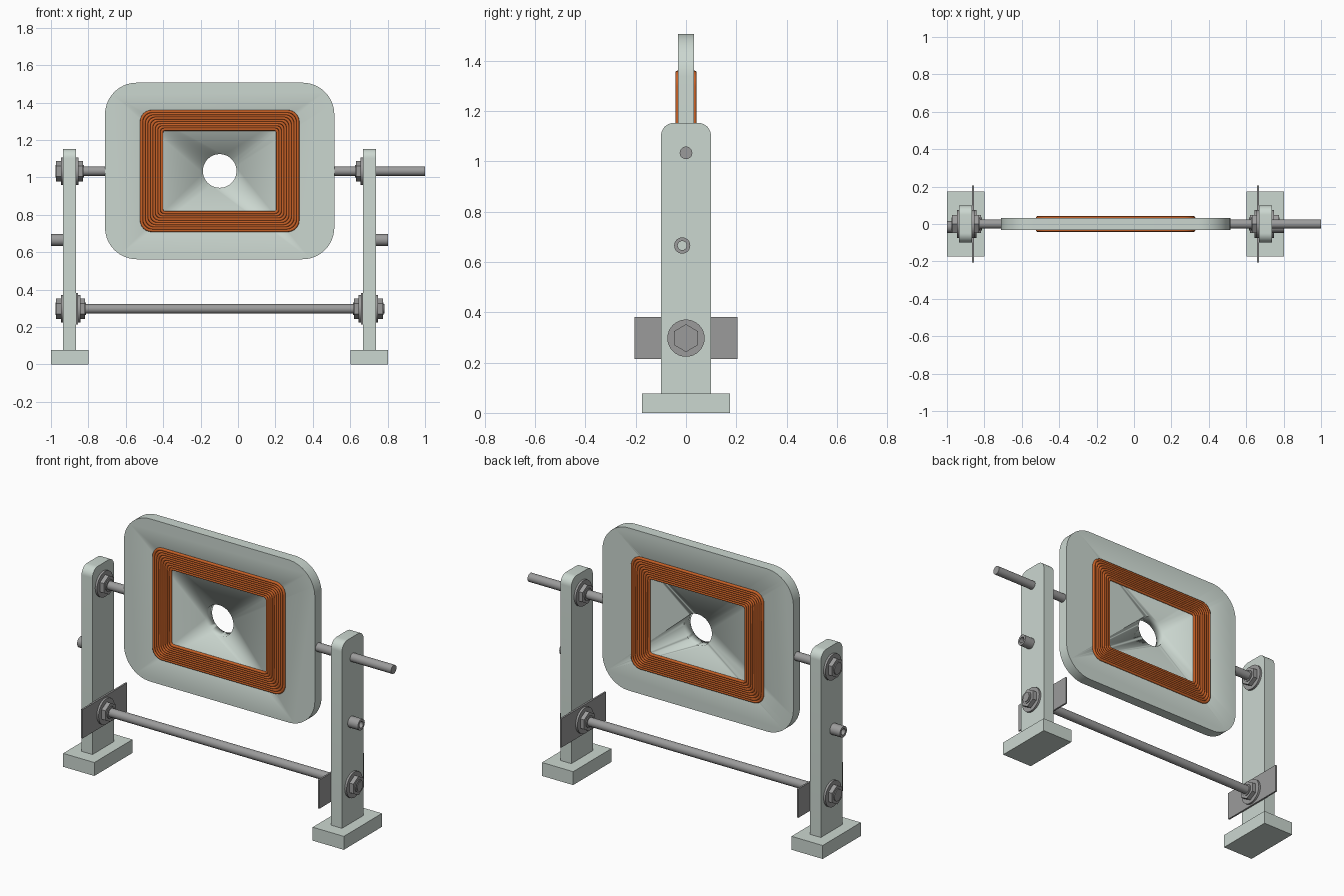
import bpy, bmesh
from math import pi, cos, sin, radians
from mathutils import Vector

if "Cube" in bpy.data.objects:
    bpy.data.objects.remove(bpy.data.objects["Cube"])


def material(name, rgb):
    m = bpy.data.materials.new(name)
    m.diffuse_color = (*rgb, 1)
    m.use_nodes = True
    m.node_tree.nodes["Principled BSDF"].inputs["Base Color"].default_value = m.diffuse_color
    return m


PAINT = material("pale_paint", (0.60, 0.68, 0.63))
STEEL = material("steel", (0.33, 0.33, 0.33))
COPPER = material("copper", (0.58, 0.12, 0.02))


def circle(r, n, u=0, v=0, start=0):
    return [(u + r * cos(start + 2 * pi * i / n), v + r * sin(start + 2 * pi * i / n)) for i in range(n)]


def rounded(u0, u1, v0, v1, r_low, r_top, seg=10):
    pts = []
    for cu, cv, a, r in ((u1, v1, 0, r_top), (u0, v1, 90, r_top), (u0, v0, 180, r_low), (u1, v0, 270, r_low)):
        if r == 0:
            pts.append((cu, cv))
            continue
        ox = cu + (-r if cu == u1 else r)
        oz = cv + (-r if cv == v1 else r)
        pts += [(ox + r * cos(radians(a + 90 * i / seg)), oz + r * sin(radians(a + 90 * i / seg)))
                for i in range(seg + 1)]
    return pts


def prism(name, loop, axis, a, b, mat, bore=None):
    """Extrude a 2D loop along x (loop is y,z) or y (loop is x,z); bore is an inner loop of equal length."""
    place = (lambda p, t: (t, p[0], p[1])) if axis == "x" else (lambda p, t: (p[0], t, p[1]))
    bm = bmesh.new()
    rings = [[bm.verts.new(place(p, t)) for p in loop] for t in (a, b)]
    n = len(loop)
    if bore:
        rings += [[bm.verts.new(place(p, t)) for p in bore] for t in (b, a)]
        pairs = [(rings[i], rings[(i + 1) % 4]) for i in range(4)]
    else:
        bm.faces.new(rings[0])
        bm.faces.new(rings[1])
        pairs = [(rings[0], rings[1])]
    for p, q in pairs:
        for i in range(n):
            j = (i + 1) % n
            bm.faces.new((p[i], p[j], q[j], q[i]))
    bmesh.ops.recalc_face_normals(bm, faces=bm.faces)
    me = bpy.data.meshes.new(name)
    bm.to_mesh(me)
    bm.free()
    ob = bpy.data.objects.new(name, me)
    bpy.context.collection.objects.link(ob)
    me.materials.append(mat)
    bpy.ops.object.select_all(action="DESELECT")
    ob.select_set(True)
    bpy.context.view_layer.objects.active = ob
    bpy.ops.object.shade_smooth_by_angle(angle=radians(30))
    return ob


def fastener(name, x, d, z):
    """Washer and hex nut stacked from x in direction d."""
    prism(name + "_washer", circle(0.074, 32, 0, z), "x", x, x + d * 0.012, STEEL)
    prism(name + "_nut", circle(0.055, 6, 0, z, pi / 2), "x", x + d * 0.012, x + d * 0.037, STEEL)
    prism(name + "_collar", circle(0.034, 24, 0, z), "x", x + d * 0.037, x + d * 0.042, STEEL)


Z_TOP, Z_LOW, Z_MID, ROD = 1.033, 0.297, 0.665, 0.025

# Two stands; "out" points away from the centre
for side, cx, out in (("left", -0.9, -1), ("right", 0.702, 1)):
    prism(side + "_base", rounded(-0.175, 0.175, 0, 0.078, 0, 0), "x", cx - 0.1, cx + 0.1, PAINT)
    prism(side + "_post", rounded(-0.099, 0.099, 0.078, 1.152, 0, 0.05), "x", cx - 0.035, cx + 0.035, PAINT)
    outer, inner = cx + out * 0.035, cx - out * 0.035
    # Thin bracket between post and inner lower nut
    prism(side + "_bracket", rounded(-0.205, 0.205, 0.214, 0.381, 0, 0), "x", inner, inner - out * 0.01, STEEL)
    fastener(side + "_lower_outer", outer, out, Z_LOW)
    fastener(side + "_lower_inner", inner - out * 0.01, -out, Z_LOW)
    fastener(side + "_upper_inner", inner, -out, Z_TOP)
    if side == "left":
        fastener(side + "_upper_outer", outer, out, Z_TOP)
    # Hollow socket on the outside of the post
    prism(side + "_socket", circle(0.032, 28, -0.015, Z_MID), "x", outer, cx + out * 0.1, STEEL,
          bore=circle(0.018, 28, -0.015, Z_MID))

# Rods
prism("lower_rod", circle(ROD, 28, 0, Z_LOW), "x", -0.977, 0.783, STEEL)
prism("upper_left_rod", circle(ROD, 28, 0, Z_TOP), "x", -0.977, -0.69, STEEL)
prism("upper_right_rod", circle(ROD, 28, 0, Z_TOP), "x", 0.49, 1.0, STEEL)

# Hanging board with round hole
CX, CZ = -0.098, 1.034
board = prism("coil_board", rounded(CX - 0.613, CX + 0.613, CZ - 0.472, CZ + 0.472, 0.17, 0.17, 14),
              "y", -0.031, 0.031, PAINT)
cutter = prism("hole_cutter", circle(0.09, 48, CX, CZ), "y", -0.1, 0.1, PAINT)
cutter.hide_render = True
cutter.hide_set(True)
cut = board.modifiers.new("hole", "BOOLEAN")
cut.object = cutter
cut.operation = "DIFFERENCE"
bpy.context.view_layer.objects.active = board
bpy.ops.object.modifier_apply(modifier="hole")
bpy.data.objects.remove(cutter)

# Copper windings on both faces
TURNS = 9
for face, y in (("front", -0.034), ("back", 0.034)):
    cu = bpy.data.curves.new(face + "_winding", "CURVE")
    cu.dimensions = "3D"
    cu.bevel_depth = 0.0082
    cu.bevel_resolution = 2
    for k in range(TURNS):
        t = k / (TURNS - 1)
        hx, hz, r = 0.31 + 0.108 * t, 0.223 + 0.095 * t, 0.018 + 0.037 * t
        pts = rounded(CX - hx, CX + hx, CZ - hz, CZ + hz, r, r, 6)
        sp = cu.splines.new("POLY")
        sp.points.add(len(pts) - 1)
        for p, (px, pz) in zip(sp.points, pts):
            p.co = (px, y, pz, 1)
        sp.use_cyclic_u = True
    cu.materials.append(COPPER)
    ob = bpy.data.objects.new(face + "_winding", cu)
    bpy.context.collection.objects.link(ob)
    bpy.ops.object.select_all(action="DESELECT")
    ob.select_set(True)
    bpy.context.view_layer.objects.active = ob
    bpy.ops.object.convert(target="MESH")
